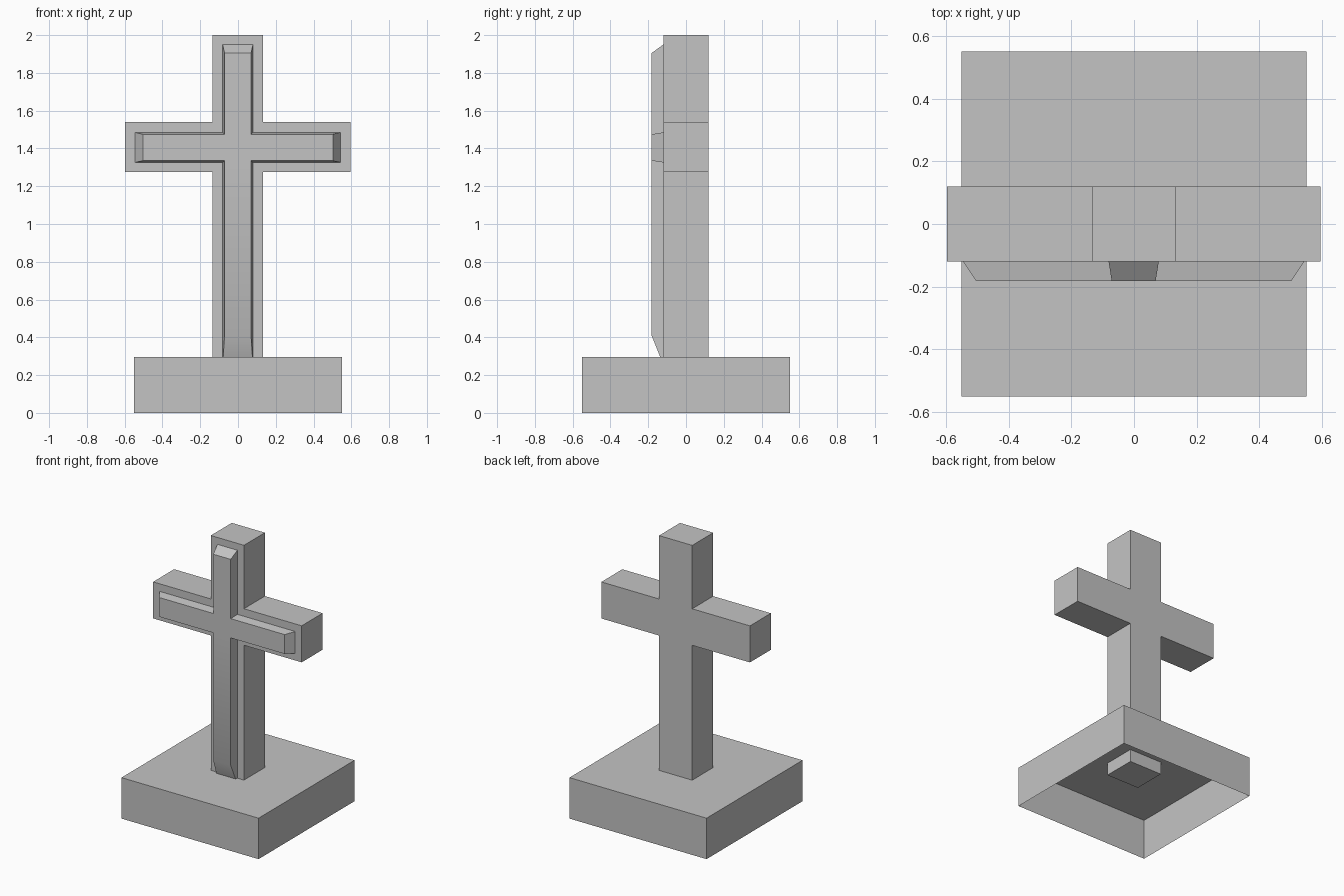
import bpy
import bmesh
import math

cube = bpy.data.objects.get("Cube")
if cube:
    bpy.data.objects.remove(cube, do_unlink=True)

stone = bpy.data.materials.new("grey stone")
stone.use_nodes = True
grey = (0.55, 0.55, 0.55, 1)
stone.diffuse_color = grey
stone.node_tree.nodes["Principled BSDF"].inputs["Base Color"].default_value = grey


def finish(bm, name):
    bmesh.ops.recalc_face_normals(bm, faces=bm.faces)
    mesh = bpy.data.meshes.new(name)
    bm.to_mesh(mesh)
    bm.free()
    mesh.materials.append(stone)
    obj = bpy.data.objects.new(name, mesh)
    bpy.context.collection.objects.link(obj)
    return obj


def cross_ring(bm, y, post, arm, bottom, arm_low, arm_high, top):
    """Twelve vertices round a cross outline, starting at the bottom left."""
    outline = [(-post, bottom), (post, bottom), (post, arm_low), (arm, arm_low),
               (arm, arm_high), (post, arm_high), (post, top), (-post, top),
               (-post, arm_high), (-arm, arm_high), (-arm, arm_low), (-post, arm_low)]
    return [bm.verts.new((x - 0.001, y, z)) for x, z in outline]


def cap(bm, v):
    """Close a cross outline with a centre quad and four limbs."""
    for quad in ((0, 1, 2, 11), (2, 3, 4, 5), (5, 6, 7, 8), (8, 9, 10, 11), (11, 2, 5, 8)):
        bm.faces.new([v[i] for i in quad])


def bridge(bm, a, b):
    for i in range(len(a)):
        j = (i + 1) % len(a)
        bm.faces.new((a[i], a[j], b[j], b[i]))


# Hollow plinth, open underneath
bm = bmesh.new()
bmesh.ops.create_cube(bm, size=1)
for v in bm.verts:
    v.co = (v.co.x * 1.1, v.co.y * 1.1, (v.co.z + 0.5) * 0.297)
bmesh.ops.delete(bm, geom=[f for f in bm.faces if f.normal.z < -0.5], context="FACES_ONLY")
plinth = finish(bm, "plinth")
# the open box must face outwards
if plinth.data.polygons and any(p.normal.z < -0.5 for p in plinth.data.polygons):
    plinth.data.flip_normals()

# Cross body, its foot reaching down into the plinth, with the raised front panel
bm = bmesh.new()
size = dict(post=0.133, arm=0.596, bottom=0.205, arm_low=1.275, arm_high=1.54, top=2)
back = cross_ring(bm, 0.12, **size)
front = cross_ring(bm, -0.12, **size)
cap(bm, back)
cap(bm, front)
bridge(bm, back, front)
finish(bm, "cross_body")

# Raised panel with bevelled ends and a long sloping foot
bm = bmesh.new()
rim = cross_ring(bm, -0.12, 0.08, 0.544, 0.255, 1.326, 1.485, 1.95)
face = cross_ring(bm, -0.182, 0.07, 0.503, 0.41, 1.335, 1.475, 1.905)
cap(bm, rim)
cap(bm, face)
bridge(bm, rim, face)
panel = finish(bm, "raised_panel")
bpy.ops.object.select_all(action="DESELECT")
panel.select_set(True)
bpy.context.view_layer.objects.active = panel
bpy.ops.object.shade_smooth_by_angle(angle=math.radians(30))
